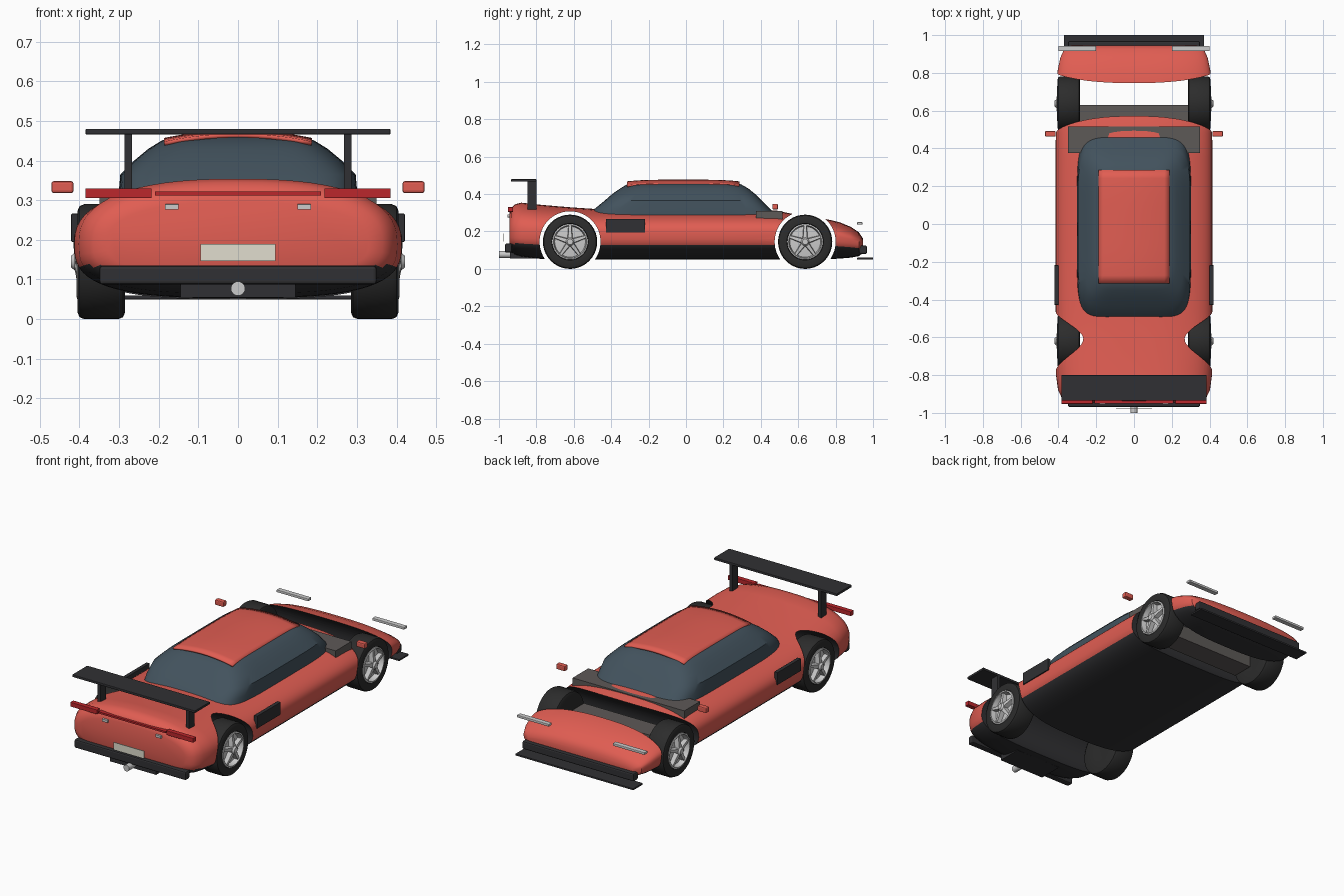
import bpy, bmesh, math
from mathutils import Matrix, Vector

if "Cube" in bpy.data.objects:
    bpy.data.objects.remove(bpy.data.objects["Cube"])

def mat(name, r, g, b):
    m = bpy.data.materials.new(name)
    m.diffuse_color = (r, g, b, 1)
    m.use_nodes = True
    m.node_tree.nodes["Principled BSDF"].inputs["Base Color"].default_value = m.diffuse_color
    return m

RED = mat("paint_red", .75, .11, .085)
DARK = mat("trim_dark", .03, .03, .033)
BLACK = mat("rubber", .025, .025, .025)
GLASS = mat("glass", .055, .085, .11)
LAMP = mat("lamp_red", .5, .02, .025)
SILVER = mat("silver", .6, .6, .6)
CREAM = mat("plate_cream", .75, .73, .62)
GREY = mat("tub_grey", .11, .1, .095)

def finish(name, bm, mats, bevel=0, smooth=True):
    bmesh.ops.recalc_face_normals(bm, faces=bm.faces)
    me = bpy.data.meshes.new(name)
    bm.to_mesh(me)
    bm.free()
    ob = bpy.data.objects.new(name, me)
    bpy.context.collection.objects.link(ob)
    for m in mats:
        me.materials.append(m)
    if bevel:
        b = ob.modifiers.new("bevel", 'BEVEL')
        b.width, b.segments = bevel, 2
    if smooth:
        shade(ob)
    return ob

def shade(ob):
    bpy.ops.object.select_all(action='DESELECT')
    ob.select_set(True)
    bpy.context.view_layer.objects.active = ob
    bpy.ops.object.shade_smooth_by_angle(angle=math.radians(35))

def box(name, x, y, z, m, bevel=0, mirror=False):
    for s in ((1, -1) if mirror else (1,)):
        bm = bmesh.new()
        bmesh.ops.create_cube(bm, size=1)
        for v in bm.verts:
            v.co = Vector([(r[0] + r[1]) / 2 + c * (r[1] - r[0]) for r, c in zip((x, y, z), v.co)])
            v.co.x *= s
        n = name if not mirror else name + ("_right" if s > 0 else "_left")
        finish(n, bm, [m], bevel, False)

def loft(bm, rings):
    rows = [[bm.verts.new(p) for p in r] for r in rings]
    n = len(rows[0])
    for a, b in zip(rows, rows[1:]):
        for i in range(n):
            bm.faces.new((a[i], a[(i + 1) % n], b[(i + 1) % n], b[i]))
    bm.faces.new(rows[0])
    bm.faces.new(rows[-1])

def oval(t, n):
    c, s = math.cos(t), math.sin(t)
    return math.copysign(abs(c) ** (2 / n), c), math.copysign(abs(s) ** (2 / n), s)

def lathe(bm, prof, side, cy, cz, n=40):
    loft(bm, [[(side * x, cy + r * math.cos(2 * math.pi * i / n), cz + r * math.sin(2 * math.pi * i / n))
               for i in range(n)] for r, x in prof])

# body: lofted sections (y, half width, bottom, top)
SECT = [(-.945, .33, .115, .295), (-.935, .365, .09, .325), (-.915, .385, .075, .345), (-.88, .402, .065, .354),
        (-.8, .413, .055, .345), (-.7, .415, .05, .336), (-.6, .415, .05, .328), (-.45, .415, .05, .318),
        (-.2, .415, .05, .315), (.1, .415, .05, .315), (.35, .415, .05, .315), (.48, .414, .05, .313),
        (.55, .413, .05, .298), (.65, .412, .05, .28), (.76, .41, .052, .264), (.82, .403, .055, .25),
        (.88, .39, .06, .225), (.925, .37, .068, .195), (.945, .33, .085, .165)]
rings = []
for y, w, lo, hi in SECT:
    mid = min(.19, lo + (hi - lo) * .6)
    ring = []
    for i in range(64):
        t = 2 * math.pi * i / 64
        cx, cz = oval(t, 2.5 if t <= math.pi else 3)
        ring.append((w * cx, y, mid + cz * ((hi - mid) if cz > 0 else (mid - lo))))
    rings.append(ring)
bm = bmesh.new()
loft(bm, rings)
bmesh.ops.recalc_face_normals(bm, faces=bm.faces)
for f in bm.faces:
    if f.normal.z < -.55:
        f.material_index = 1
body = finish("body", bm, [RED, DARK], 0, False)

# wheel wells cut straight across the body
WHEELS = {"rear": -.62, "front": .637}
for key, wy in WHEELS.items():
    bm = bmesh.new()
    lathe(bm, [(.163, -.6), (.163, .6)], 1, wy, .145, 64)
    for f in bm.faces:
        f.material_index = 1
    cut = finish(key + "_well_cutter", bm, [RED, DARK], 0, False)
    cut.hide_render = True
    mod = body.modifiers.new("well", 'BOOLEAN')
    mod.operation, mod.object, mod.solver = 'DIFFERENCE', cut, 'EXACT'
    bpy.context.view_layer.objects.active = body
    bpy.ops.object.modifier_apply(modifier=mod.name)
    bpy.data.objects.remove(cut)
shade(body)

# glass cabin: stacked plan rings (z, half width, rear y, front y)
bm = bmesh.new()
loft(bm, [[((w * oval(2 * math.pi * i / 64, 6)[0]),
            (y0 + y1) / 2 + (y1 - y0) / 2 * oval(2 * math.pi * i / 64, 6)[1], z) for i in range(64)]
          for z, w, y0, y1 in [(.285, .302, -.515, .485), (.32, .301, -.49, .45), (.365, .297, -.435, .405),
                               (.4, .262, -.395, .37), (.43, .226, -.352, .333), (.452, .19, -.315, .295),
                               (.464, .11, -.24, .22)]])
finish("cabin_glass", bm, [GLASS])

# curved roof panel
bm = bmesh.new()
bmesh.ops.create_grid(bm, x_segments=14, y_segments=14, size=1)
for v in bm.verts:
    v.co = (v.co.x * .187, -.015 + v.co.y * .3, .477 - .02 * v.co.x ** 2 - .009 * v.co.y ** 4)
roof = finish("roof_panel", bm, [RED])
sol = roof.modifiers.new("thickness", 'SOLIDIFY')
sol.thickness, sol.offset = .01, -1

# wheels: tyre, rim, five spokes and hub
for key, wy in WHEELS.items():
    for s, side in ((1, "right"), (-1, "left")):
        n = key + "_" + side
        bm = bmesh.new()
        lathe(bm, [(.06, .29), (.128, .285), (.14, .29), (.145, .302), (.145, .388), (.14, .4),
                   (.128, .405), (.098, .403), (.094, .37)], s, wy, .145)
        finish(n + "_tyre", bm, [BLACK])
        bm = bmesh.new()
        lathe(bm, [(.096, .36), (.096, .405), (.088, .408), (.082, .38), (.02, .386)], s, wy, .145)
        finish(n + "_rim", bm, [SILVER])
        bm = bmesh.new()
        lathe(bm, [(.022, .37), (.022, .412), (.015, .421)], s, wy, .145, 20)
        for k in range(5):
            M = Matrix.Translation((0, wy, .145)) @ Matrix.Rotation(2 * math.pi * k / 5, 4, 'X')
            loft(bm, [[M @ Vector((s * x, y, z)) for x, y in
                       ((.375, -w), (.375, w), (top, w * .7), (top, -w * .7))]
                      for z, w, top in ((.01, .016, .413), (.087, .009, .402))])
        finish(n + "_spokes", bm, [SILVER])

# rear wing
box("wing_blade", (-.385, .385), (-.935, -.8), (.466, .48), DARK, .003)
box("wing_post", (.267, .287), (-.848, -.8), (.29, .47), DARK, .002, True)

# rear fittings
box("tail_lamp", (.218, .385), (-.952, -.925), (.305, .33), LAMP, .002, True)
box("tail_lamp_strip", (-.21, .21), (-.95, -.92), (.312, .322), LAMP)
box("reversing_lamp", (.15, .184), (-.955, -.93), (.276, .29), SILVER, .001, True)
box("rear_plate", (-.095, .095), (-.977, -.973), (.147, .19), CREAM)
box("rear_bumper", (-.35, .35), (-.968, -.93), (.087, .135), DARK, .008)
box("diffuser", (-.145, .145), (-.94, -.8), (.055, .088), DARK)
bm = bmesh.new()
bmesh.ops.create_cone(bm, cap_ends=True, segments=24, radius1=.018, radius2=.018, depth=.085,
                      matrix=Matrix.Translation((0, -.957, .077)) @ Matrix.Rotation(math.pi / 2, 4, 'X'))
finish("exhaust_pipe", bm, [SILVER])

# side vents and mirrors
box("side_vent", (.40, .421), (-.428, -.218), (.195, .266), DARK, .002, True)
box("mirror", (.415, .471), (.462, .492), (.318, .348), RED, .006, True)

# cowl box and front tub
box("cowl_box", (-.35, .35), (.375, .515), (.262, .31), GREY)
box("front_tub", (-.285, .285), (.505, .63), (.1, .18), GREY)

# nose fittings
box("headlamp", (.2, .4), (.915, .943), (.236, .25), SILVER, .003, True)
box("front_bumper", (-.35, .35), (.925, .968), (.08, .125), DARK, .008)
box("front_splitter", (-.37, .37), (.915, 1.0), (.05, .06), DARK, .002)
